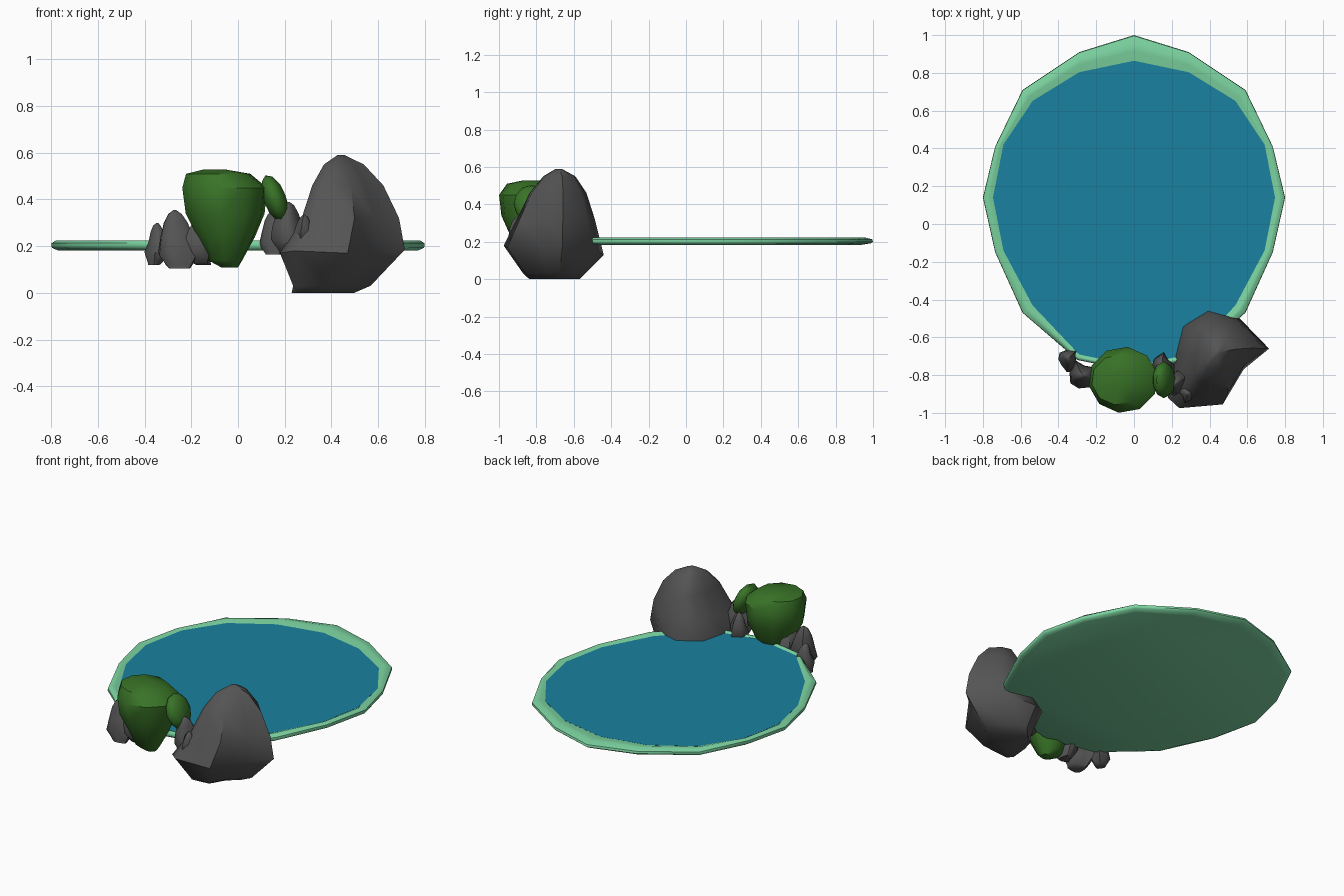
import bpy, bmesh, math
from mathutils import Matrix

if "Cube" in bpy.data.objects:
    bpy.data.objects.remove(bpy.data.objects["Cube"])


def material(name, color):
    m = bpy.data.materials.new(name)
    m.diffuse_color = (*color, 1)
    m.use_nodes = True
    m.node_tree.nodes["Principled BSDF"].inputs["Base Color"].default_value = m.diffuse_color
    return m


rim_green = material("rim_green", (0.2, 0.65, 0.35))
water_blue = material("water_blue", (0.01, 0.22, 0.35))
leaf_green = material("leaf_green", (0.04, 0.17, 0.02))
stone_grey = material("stone_grey", (0.09, 0.09, 0.09))


def finish(bm, name, mat, angle):
    bmesh.ops.recalc_face_normals(bm, faces=bm.faces)
    me = bpy.data.meshes.new(name)
    bm.to_mesh(me)
    bm.free()
    me.materials.append(mat)
    ob = bpy.data.objects.new(name, me)
    bpy.context.collection.objects.link(ob)
    bpy.context.view_layer.objects.active = ob
    ob.select_set(True)
    bpy.ops.object.shade_smooth_by_angle(angle=math.radians(angle))
    ob.select_set(False)
    return ob


def loft(name, rings, mat, angle=40):
    """Skin a stack of closed loops and cap both ends."""
    bm = bmesh.new()
    loops = [[bm.verts.new(p) for p in r] for r in rings]
    n = len(loops[0])
    for a, b in zip(loops, loops[1:]):
        for i in range(n):
            j = (i + 1) % n
            bm.faces.new((a[i], a[j], b[j], b[i]))
    bm.faces.new(loops[0][::-1])
    bm.faces.new(loops[-1])
    return finish(bm, name, mat, angle)


# Pond: 16-sided outlines, right half mirrored to the left
def mirrored(half):
    return half + [(-x, y) for x, y in half[-2:0:-1]]


outer = mirrored([(0, 1), (.29, .91), (.59, .71), (.735, .41), (.8, .14),
                  (.735, -.15), (.59, -.47), (.3, -.72), (0, -.78)])
inner = mirrored([(0, .86), (.29, .8), (.535, .65), (.69, .42), (.745, .14),
                  (.69, -.14), (.535, -.43), (.29, -.69), (0, -.75)])


def level(z, t, z_off=0):
    """Outline blended from outer (t=0) to inner (t=1)."""
    return [(a[0] + (b[0] - a[0]) * t, a[1] + (b[1] - a[1]) * t, z)
            for a, b in zip(outer, inner)]


loft("pond_rim", [level(.182, .5), level(.192, .08), level(.2, 0), level(.213, .03),
                  level(.224, .35), level(.224, .6), level(.213, 1)], rim_green)
loft("water", [level(.205, 1), level(.2145, .97)], water_blue)

# Large boulder: one footprint scaled and shifted up the height
foot = [(.37, -.44), (.55, -.49), (.715, -.66), (.58, -.77), (.47, -.955),
        (.24, -.975), (.18, -.92), (.2, -.7), (.24, -.54)]
foot_z = [-.04, -.01, .015, 0, 0, .01, 0, .01, .01]
profile = [(0, .5, .35, -.70), (.03, .62, .385, -.70), (.17, 1, .42, -.70),
           (.32, .78, .46, -.69), (.46, .57, .455, -.68),
           (.55, .32, .445, -.675), (.59, .06, .44, -.68)]


def boulder_rings():
    return [[(cx + (x - .42) * s, cy + (y + .70) * s,
              z + (dz if s == 1 else 0))
             for (x, y), dz in zip(foot, foot_z)] for z, s, cx, cy in profile]


loft("large_boulder", boulder_rings(), stone_grey, 50)


# Small stones: the same boulder shape, resized and turned
def stone(name, cx, cy, z0, z1, wx, wy, turn):
    m = (Matrix.Translation((cx, cy, z0))
         @ Matrix.Diagonal((wx / .53, wy / .53, (z1 - z0) / .59, 1))
         @ Matrix.Rotation(math.radians(turn), 4, 'Z')
         @ Matrix.Translation((-.43, .70, 0)))
    rings = [[(m @ Matrix.Translation(p)).translation for p in r]
             for r in boulder_rings()]
    loft(name, rings, stone_grey, 50)


stone("left_stone_outer", -.345, -.715, .12, .30, .12, .11, 40)
stone("left_stone_middle", -.265, -.80, .105, .355, .17, .16, 110)
stone("left_stone_inner", -.165, -.80, .12, .32, .14, .15, 200)
stone("right_stone_back", .155, -.75, .165, .35, .13, .13, 80)
stone("right_stone_middle", .22, -.84, .16, .39, .15, .14, 160)
stone("right_stone_front", .28, -.895, .19, .335, .10, .10, 250)

# Large bush: top-heavy faceted bulb
bush = [(.108, .035, -.035), (.14, .075, -.055), (.24, .125, -.05),
        (.34, .172, -.055), (.45, .185, -.057), (.51, .14, -.085),
        (.528, .05, -.10)]
loft("large_bush", [[(cx + r * math.cos(a), -.825 + r * .95 * math.sin(a), z)
                     for a in (math.tau * (i + .3) / 10 for i in range(10))]
                    for z, r, cx in bush], leaf_green)

# Small bush: tilted flattened ball
bm = bmesh.new()
bmesh.ops.create_icosphere(bm, subdivisions=2, radius=1, matrix=(
    Matrix.Translation((.158, -.825, .403))
    @ Matrix.Rotation(math.radians(-22), 4, 'Y')
    @ Matrix.Diagonal((.05, .097, .108, 1))))
finish(bm, "small_bush", leaf_green, 40)
